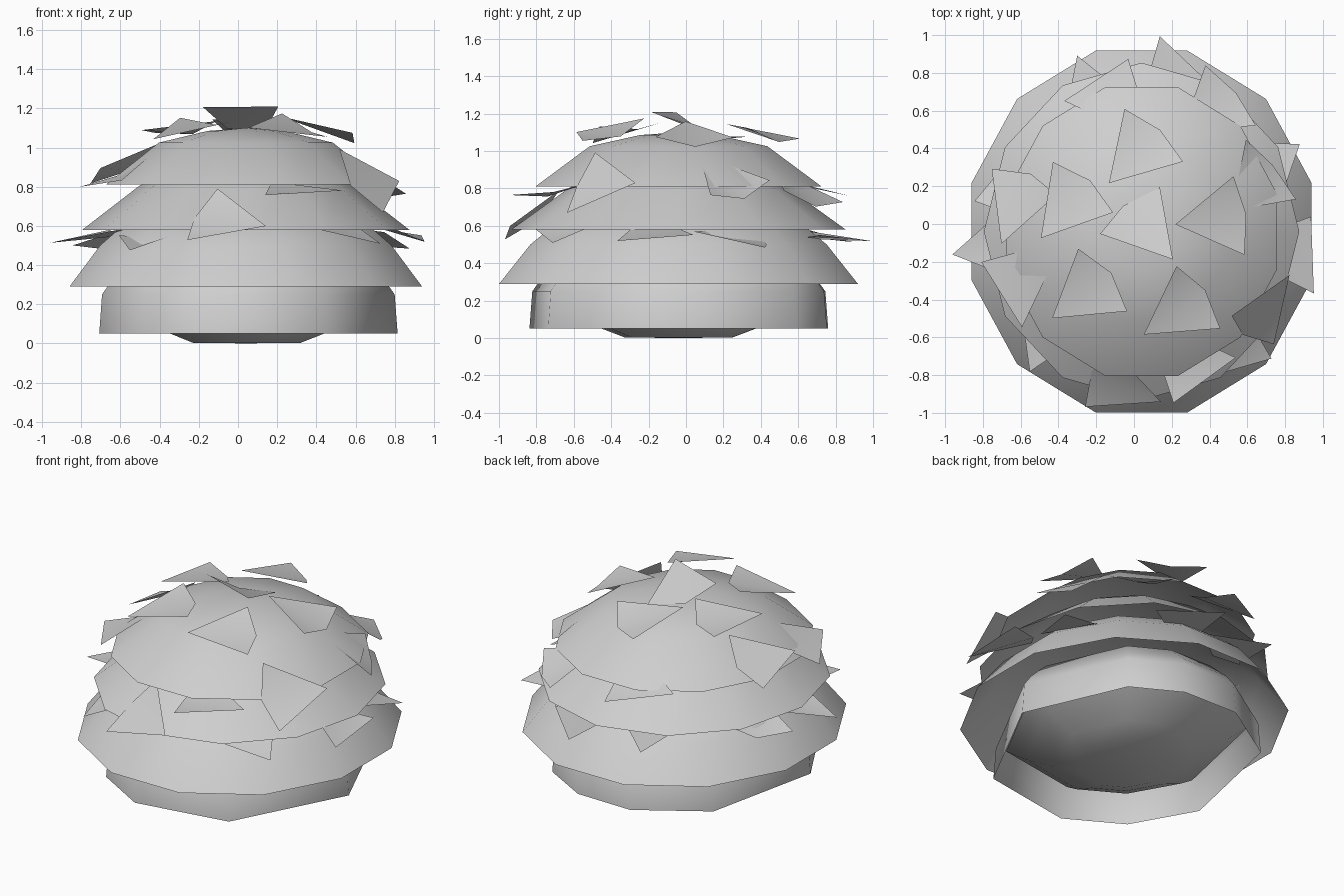
import bpy, bmesh, math
from mathutils import Vector

cube = bpy.data.objects.get("Cube")
if cube:
    bpy.data.objects.remove(cube, do_unlink=True)

grey = bpy.data.materials.new("plain_grey")
grey.use_nodes = True
colour = (0.62, 0.62, 0.62, 1)
grey.diffuse_color = colour
grey.node_tree.nodes["Principled BSDF"].inputs["Base Color"].default_value = colour

CENTRE = Vector((0.04, -0.04, 0))


def finish(name, bm):
    """Turn a bmesh into a named, smooth grey object."""
    mesh = bpy.data.meshes.new(name)
    for face in bm.faces:
        face.smooth = True
    bm.to_mesh(mesh)
    bm.free()
    mesh.materials.append(grey)
    obj = bpy.data.objects.new(name, mesh)
    bpy.context.collection.objects.link(obj)


def shell(name, profile, angles, stretch):
    """Sweep a (radius, height) profile around the bush axis."""
    bm = bmesh.new()
    rings = []
    for radius, height in profile:
        ring = []
        for angle in angles:
            a = math.radians(angle)
            offset = Vector((radius * math.cos(a), radius * stretch * math.sin(a), height))
            ring.append(bm.verts.new(CENTRE + offset))
        rings.append(ring)
    count = len(angles)
    for low, high in zip(rings, rings[1:]):
        for i in range(count):
            j = (i + 1) % count
            bm.faces.new((low[i], low[j], high[j], high[i]))
    bmesh.ops.remove_doubles(bm, verts=bm.verts, dist=0.0001)
    finish(name, bm)


def leaf(name, x, y, z, heading, lean):
    """Slightly folded kite leaf; lean tips its upper side away from the bush axis."""
    centre = Vector((x, y, z))
    radial = Vector((x, y, 0)) - CENTRE
    normal = (radial.normalized() * lean + Vector((0, 0, 1))).normalized()
    a = math.radians(heading)
    along = Vector((math.cos(a), math.sin(a), 0))
    along = (along - normal * along.dot(normal)).normalized()
    across = normal.cross(along)
    bm = bmesh.new()
    stem, right, tip, left = [
        bm.verts.new(centre + along * u + across * v + normal * w)
        for u, v, w in ((-0.24, 0, 0), (0.11, -0.21, 0), (0.16, 0, -0.04), (0.11, 0.21, 0))]
    bm.faces.new((stem, right, tip))
    bm.faces.new((stem, tip, left))
    finish(name, bm)


# Uneven rounded base and the shallow dish inside it
base_angles = (0, 50, 75, 103, 139, 195, 227, 256, 302)
shell("base_wall", [(0.775, 0.05), (0.76, 0.25), (0.71, 0.32), (0.6, 0.43), (0.35, 0.52), (0, 0.55)],
      base_angles, 1.06)
shell("base_dish", [(0, 0), (0.28, 0.003), (0.4, 0.05), (0.58, 0.14), (0.7, 0.22)],
      base_angles, 1.06)

# Three overlapping skirts of foliage
turned = [15 + 30 * i for i in range(12)]
straight = [30 * i for i in range(12)]
shell("lower_tier", [(0.932, 0.29), (0.77, 0.5), (0.64, 0.61), (0.4, 0.72), (0, 0.77)], turned, 1.065)
shell("middle_tier", [(0.835, 0.58), (0.55, 0.8), (0.35, 0.92), (0, 0.98)], straight, 1.07)
shell("upper_tier", [(0.74, 0.81), (0.46, 1.025), (0.2, 1.085), (0, 1.1)], turned, 1.07)

# Leaves: x, y, height, heading, lean
crown = [
    (0.05, -0.01, 1.165, 128, 0.37),
    (-0.34, 0.11, 1.1, 50, 0.15),
    (0.03, 0.39, 1.11, 48, 0.2),
    (0.45, 0.03, 1.1, 8, 0.25),
    (-0.25, -0.36, 1.11, 38, 0.3),
    (0.25, -0.45, 1.11, 35, 0.3),
]
upper = [
    (0.66, 0.22, 0.86, 40, 0.65),
    (0.43, 0.62, 0.8, 40, 0.45),
    (-0.13, 0.67, 0.83, 3, 0.4),
    (-0.62, 0.12, 0.91, 68, 0.55),
    (-0.61, -0.31, 0.87, 90, 0.5),
    (0.3, -0.73, 0.79, 185, 0.15),
    (0.69, -0.47, 0.83, 236, 1.2),
]
lower = [
    (0.2, 0.765, 0.55, 285, 0.15),
    (-0.22, 0.67, 0.56, 290, 0.2),
    (0.7, 0.28, 0.55, 100, 0.3),
    (0.83, -0.17, 0.58, 126, 0.4),
    (0.52, -0.66, 0.61, 45, 0.6),
    (-0.08, -0.86, 0.64, 152, 0.85),
    (-0.46, -0.57, 0.54, 65, 0.3),
    (-0.73, -0.12, 0.56, 10, 0.2),
    (-0.62, 0.17, 0.56, 130, 0.3),
]
for layer, group in (("crown", crown), ("upper", upper), ("lower", lower)):
    for number, placement in enumerate(group, 1):
        leaf(f"{layer}_leaf_{number}", *placement)
